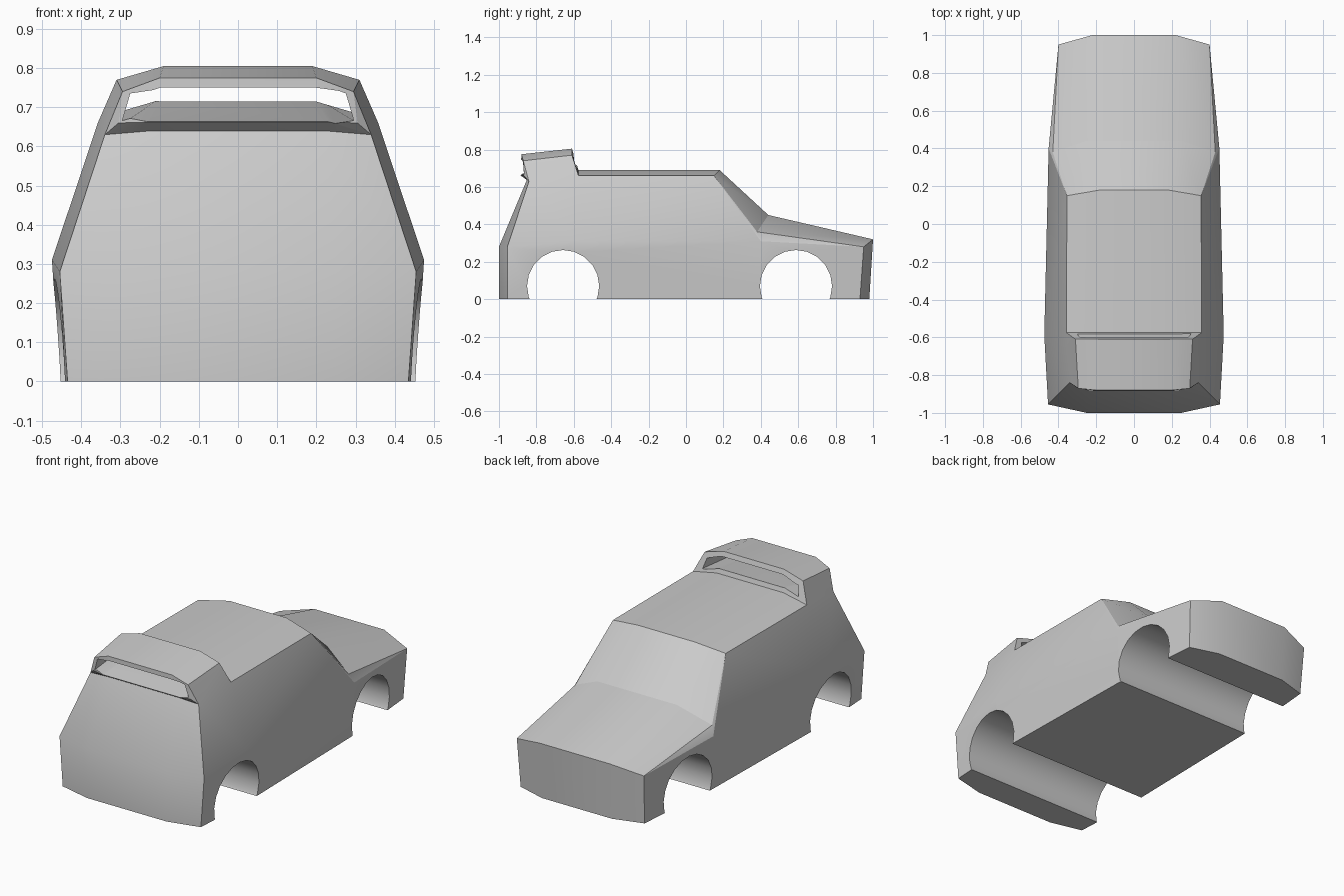
import bpy, bmesh, math

if "Cube" in bpy.data.objects:
    bpy.data.objects.remove(bpy.data.objects["Cube"])


def make_object(name, bm):
    bmesh.ops.recalc_face_normals(bm, faces=bm.faces)
    me = bpy.data.meshes.new(name)
    bm.to_mesh(me)
    bm.free()
    ob = bpy.data.objects.new(name, me)
    bpy.context.collection.objects.link(ob)
    return ob


def pair(bm, x, y, z):
    """A vertex and its mirror image."""
    return bm.verts.new((x, y, z)), bm.verts.new((-x, y, z))


# Outline running over the car: (corner point, inner crease point)
outline = [
    ((0.435, -0.955, 0.00), (0.25, -1.00, 0.00)),    # front bottom
    ((0.455, -0.955, 0.28), (0.25, -1.00, 0.28)),    # front belt
    ((0.340, -0.840, 0.63), (0.22, -0.85, 0.64)),    # top of front panel
    ((0.305, -0.865, 0.66), (0.23, -0.885, 0.662)),  # ledge under the opening
    ((0.295, -0.870, 0.74), (0.20, -0.88, 0.775)),   # hoop front edge
    ((0.310, -0.610, 0.77), (0.19, -0.61, 0.805)),   # hoop back edge
    ((0.358, -0.575, 0.66), (0.21, -0.575, 0.69)),   # roof start
    ((0.355, 0.150, 0.66), (0.18, 0.18, 0.69)),      # roof end
    ((0.430, 0.380, 0.36), (0.25, 0.44, 0.45)),      # windscreen base
    ((0.400, 0.950, 0.28), (0.22, 1.00, 0.32)),      # bonnet end
    ((0.390, 0.930, 0.00), (0.22, 0.98, 0.00)),      # back bottom
]

# Body shell
bm = bmesh.new()
s = [pair(bm, *a) for a, _ in outline]
c = [pair(bm, *b) for _, b in outline]
belt = [pair(bm, 0.475, -0.59, 0.31), pair(bm, 0.452, 0.40, 0.31)]
sill = [pair(bm, 0.455, -0.59, 0.0), pair(bm, 0.437, 0.40, 0.0)]
for i in range(len(outline) - 1):
    bm.faces.new([c[i][0], c[i + 1][0], c[i + 1][1], c[i][1]])
    for k in (0, 1):
        bm.faces.new([s[i][k], s[i + 1][k], c[i + 1][k], c[i][k]])
sides = [
    (s[0], sill[0], belt[0], s[1]), (sill[0], sill[1], belt[1], belt[0]),
    (sill[1], s[10], s[9], belt[1]), (s[1], belt[0], s[2]),
    (s[2], belt[0], s[6]), (s[2], s[6], s[5], s[4]), (s[2], s[4], s[3]),
    (belt[0], belt[1], s[7], s[6]), (belt[1], s[8], s[7]),
    (belt[1], s[9], s[8]),
]
for f in sides:
    for k in (0, 1):
        bm.faces.new([p[k] for p in f])
under = [c[0], s[0], sill[0], sill[1], s[10], c[10]]
bm.faces.new([p[0] for p in under] + [p[1] for p in reversed(under)])
body = make_object("car_body", bm)

# Wheel arch cutters
cutters = []
for name, y in (("front_arch_cutter", -0.657), ("back_arch_cutter", 0.588)):
    bpy.ops.mesh.primitive_cylinder_add(vertices=20, radius=0.193, depth=1.4,
                                        location=(0, y, 0.07),
                                        rotation=(0, math.pi / 2, 0))
    bpy.context.object.name = name
    cutters.append(bpy.context.object)

# Cutter for the opening through the roof hoop
near = [(0.295, 0.665), (0.275, 0.735), (0.20, 0.75), (0.23, 0.664)]
far = [(0.302, 0.687), (0.287, 0.745), (0.19, 0.778), (0.20, 0.712)]
bm = bmesh.new()
rings = []
for y in (-0.95, -0.50):
    t = (y + 0.88) / 0.28
    q = [pair(bm, a[0] + (b[0] - a[0]) * t, y, a[1] + (b[1] - a[1]) * t)
         for a, b in zip(near, far)]
    rings.append([q[0][0], q[1][0], q[2][0], q[2][1],
                  q[1][1], q[0][1], q[3][1], q[3][0]])
for i in range(8):
    j = (i + 1) % 8
    bm.faces.new([rings[0][i], rings[0][j], rings[1][j], rings[1][i]])
for r in rings:
    bm.faces.new(r)
cutters.append(make_object("hoop_opening_cutter", bm))

# Cut the openings and shade
bpy.ops.object.select_all(action='DESELECT')
bpy.context.view_layer.objects.active = body
body.select_set(True)
for cut in cutters:
    mod = body.modifiers.new(cut.name, 'BOOLEAN')
    mod.operation = 'DIFFERENCE'
    mod.solver = 'EXACT'
    mod.object = cut
    bpy.ops.object.modifier_apply(modifier=mod.name)
for cut in cutters:
    bpy.data.objects.remove(cut)
bpy.ops.object.shade_smooth_by_angle(angle=math.radians(25))
